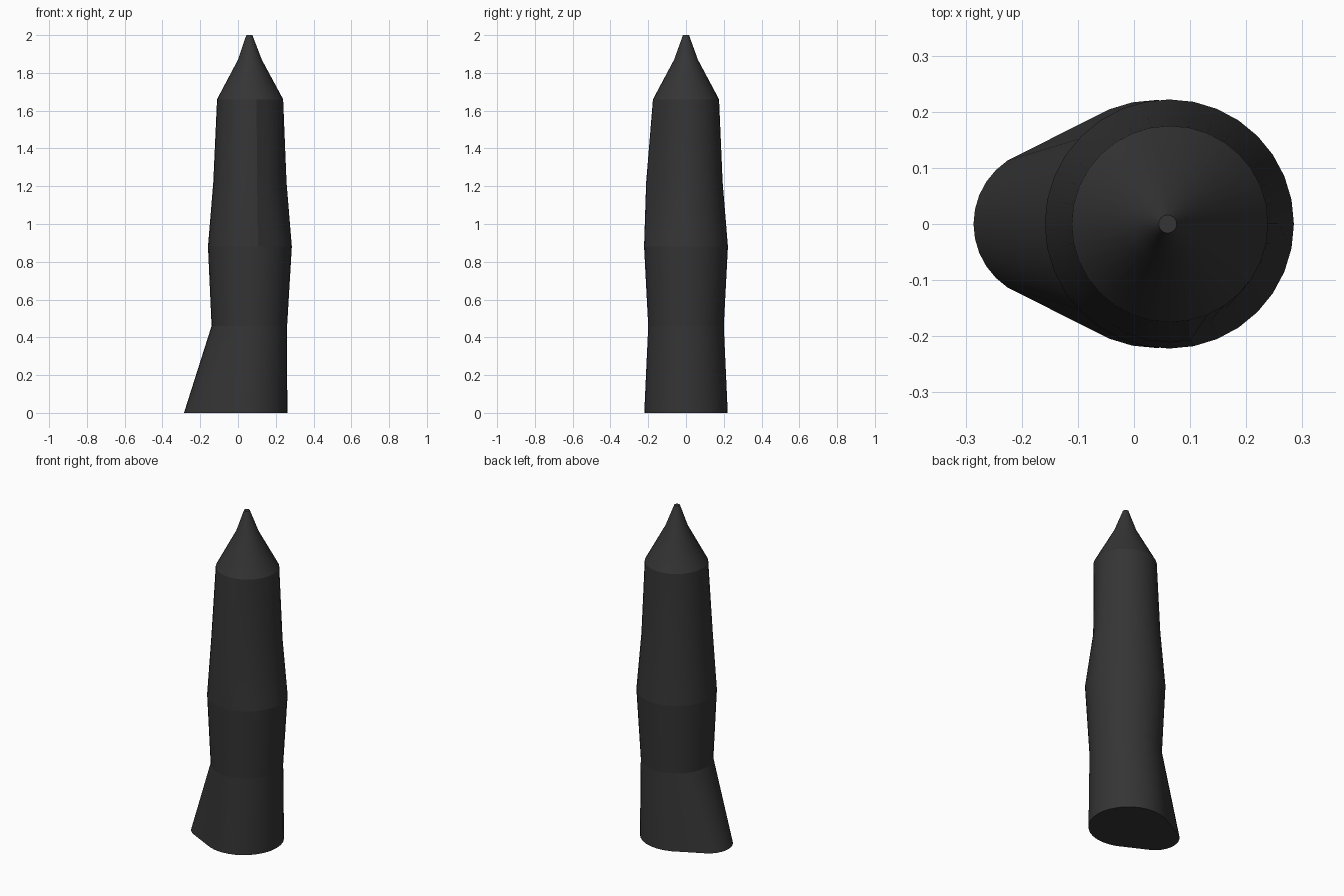
import bpy, bmesh, math

if "Cube" in bpy.data.objects:
    bpy.data.objects.remove(bpy.data.objects["Cube"])

SIDES = 32
mat = bpy.data.materials.new("dark charcoal")
mat.diffuse_color = (0.035, 0.035, 0.035, 1)
mat.use_nodes = True
mat.node_tree.nodes["Principled BSDF"].inputs["Base Color"].default_value = mat.diffuse_color


def ring(z, cx, r, front=None, toe=None, dent=0.0):
    """Ring of points; front = radius on -y, toe = (x, radius) of a second hull circle on -x."""
    pts = []
    for i in range(SIDES):
        a = 2 * math.pi * i / SIDES
        c, s = math.cos(a), math.sin(a)
        x0, rad = cx, r
        if toe and c < -(r - toe[1]) / (cx - toe[0]):
            x0, rad = toe
        if dent:  # shallow hollow on the front right
            off = math.degrees(a) - 325
            rad -= dent * max(0, 1 - (off / 40) ** 2)
        ry = front if front and s < 0 and off < -40 else rad
        pts.append((x0 + rad * c, ry * s, z))
    return pts


def loft(name, rings, cap_bottom=False, cap_top=False):
    bm = bmesh.new()
    rows = [[bm.verts.new(p) for p in rg] for rg in rings]
    for a, b in zip(rows, rows[1:]):
        for i in range(SIDES):
            j = (i + 1) % SIDES
            bm.faces.new((a[i], a[j], b[j], b[i]))
    if cap_bottom:
        bm.faces.new(rows[0][::-1])
    if cap_top:
        bm.faces.new(rows[-1])
    me = bpy.data.meshes.new(name)
    bm.to_mesh(me)
    bm.free()
    me.materials.append(mat)
    ob = bpy.data.objects.new(name, me)
    bpy.context.collection.objects.link(ob)
    bpy.context.view_layer.objects.active = ob
    ob.select_set(True)
    bpy.ops.object.shade_smooth_by_angle(angle=math.radians(22))
    ob.select_set(False)


foot = ring(0, 0.04, 0.221, toe=(-0.15, 0.136))
ankle = ring(0.46, 0.06, 0.2)
waist = ring(0.88, 0.063, 0.222)
chest = ring(1.22, 0.063, 0.194, front=0.211, dent=0.018)
shoulder = ring(1.66, 0.064, 0.175)
neck = ring(1.87, 0.063, 0.063)
tip = ring(2.0, 0.06, 0.016)

# flared base, tapered shaft and pointed tip
loft("flared_base", [foot, ankle], cap_bottom=True)
loft("lower_shaft", [ankle, waist])
loft("upper_shaft", [waist, chest, shoulder])
loft("pointed_tip", [shoulder, neck, tip], cap_top=True)
